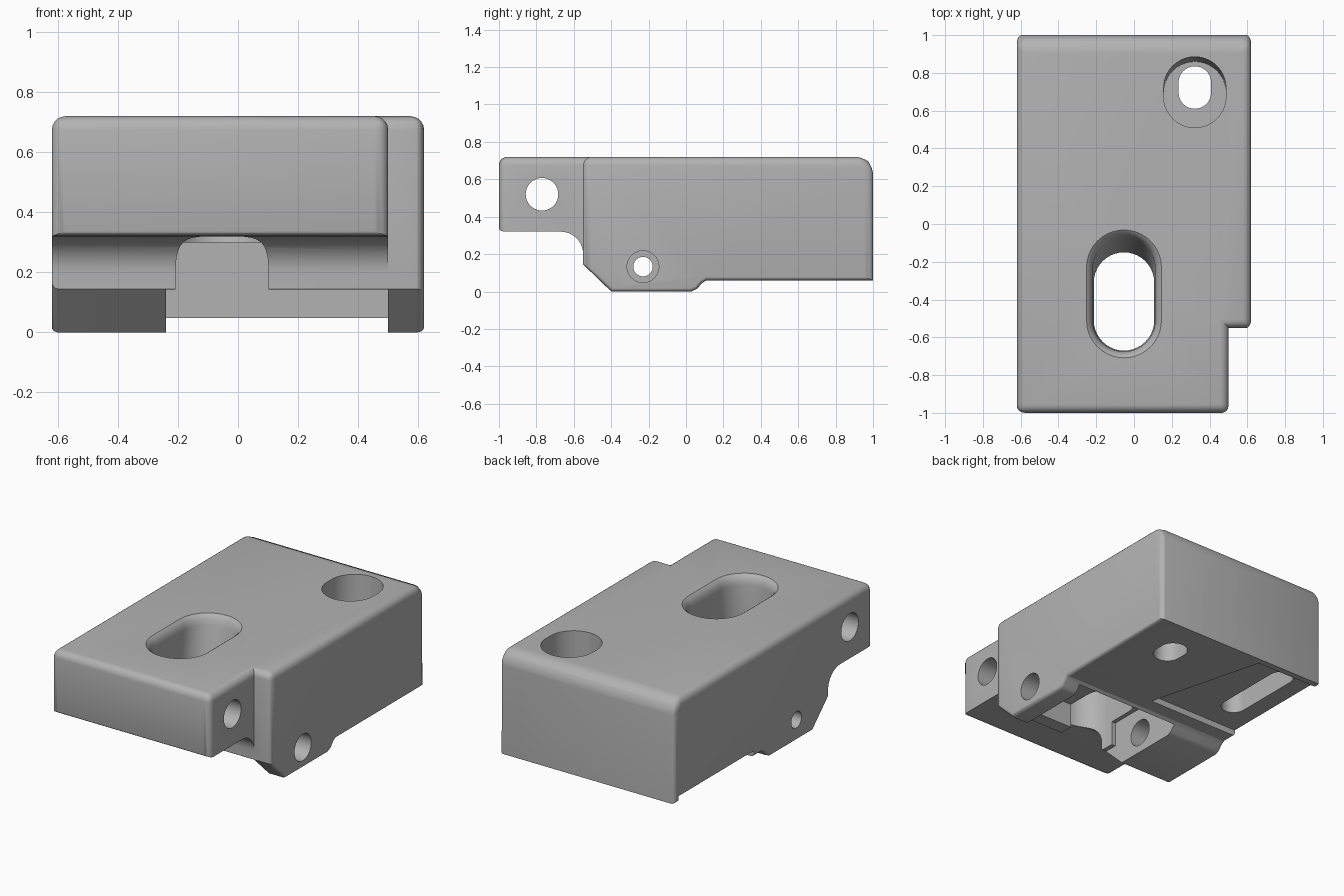
import bpy
import bmesh
from math import sin, cos, pi, radians

if "Cube" in bpy.data.objects:
    bpy.data.objects.remove(bpy.data.objects["Cube"])

grey = bpy.data.materials.new("plain_grey")
grey.use_nodes = True
colour = (0.45, 0.45, 0.45, 1)
grey.diffuse_color = colour
grey.node_tree.nodes["Principled BSDF"].inputs["Base Color"].default_value = colour


def add_object(name, bm):
    bmesh.ops.recalc_face_normals(bm, faces=bm.faces)
    mesh = bpy.data.meshes.new(name)
    bm.to_mesh(mesh)
    bm.free()
    mesh.materials.append(grey)
    obj = bpy.data.objects.new(name, mesh)
    bpy.context.collection.objects.link(obj)
    return obj


def loft(name, rings):
    """Closed solid through rings of equal point count."""
    bm = bmesh.new()
    loops = [[bm.verts.new(p) for p in ring] for ring in rings]
    bm.faces.new(loops[0])
    bm.faces.new(loops[-1])
    for a, b in zip(loops, loops[1:]):
        for i in range(len(a)):
            j = (i + 1) % len(a)
            bm.faces.new((a[i], a[j], b[j], b[i]))
    return add_object(name, bm)


def stadium(cx, y0, y1, r, z, n=20):
    """Rounded slot outline, long axis along y."""
    ring = []
    for cy, start in ((y1 - r, 0), (y0 + r, pi)):
        for i in range(n + 1):
            a = start + pi * i / n
            ring.append((cx + r * cos(a), cy + r * sin(a), z))
    return ring


def bore(name, y, z, r, x0, x1, n=40):
    return loft(name, [[(x, y + r * cos(2 * pi * i / n), z + r * sin(2 * pi * i / n))
                        for i in range(n)] for x in (x0, x1)])


# Body: side profiles swept across the width, with one front corner left out
arc = [(-0.67 + 0.12 * sin(pi / 2 * i / 10), 0.2 + 0.12 * cos(pi / 2 * i / 10))
       for i in range(11)]
nose = [(-0.55, 0.72), (-1, 0.72), (-1, 0.32)] + arc
rear = [(-0.55, 0.72), arc[-1], (-0.55, 0.145), (-0.4, 0), (0.03, 0), (0.06, 0.015),
        (0.085, 0.045), (0.11, 0.06), (1, 0.06), (1, 0.67), (0.95, 0.72)]

bm = bmesh.new()
points, faces = {}, {}


def toggle_face(coords):
    """Add a face, or cancel it where two blocks touch."""
    keys = [tuple(round(c, 4) for c in p) for p in coords]
    verts = [points.setdefault(k, None) or bm.verts.new(k) for k in keys]
    points.update(zip(keys, verts))
    key = frozenset(keys)
    if key in faces:
        bm.faces.remove(faces.pop(key))
    else:
        faces[key] = bm.faces.new(verts)


for outline, x0, x1 in ((nose, -0.62, 0.5), (rear, -0.62, 0.5), (rear, 0.5, 0.62)):
    for x in (x0, x1):
        toggle_face([(x, y, z) for y, z in outline])
    for (ya, za), (yb, zb) in zip(outline, outline[1:] + outline[:1]):
        toggle_face([(x0, ya, za), (x1, ya, za), (x1, yb, zb), (x0, yb, zb)])
bmesh.ops.delete(bm, geom=[e for e in bm.edges if not e.link_faces], context="EDGES")
bmesh.ops.recalc_face_normals(bm, faces=bm.faces)
bmesh.ops.dissolve_limit(bm, angle_limit=radians(1), verts=bm.verts, edges=bm.edges)

# Large rounding on top and upright edges, small rounding underneath
weight = bm.edges.layers.float.new("bevel_weight_edge")
for e in bm.edges:
    if len(e.link_faces) != 2 or e.calc_face_angle_signed(0) < radians(40):
        continue
    a, b = e.verts[0].co, e.verts[1].co
    upright = abs(a.z - b.z) > 0.3
    if upright or min(a.z, b.z) > 0.66:
        e[weight] = 1
    elif abs(a.x - b.x) < 0.01 and abs(a.x) > 0.6 and max(a.y, b.y) > -0.54:
        e[weight] = 0.4
    elif abs(a.x - b.x) > 0.5 and max(a.y, b.y) < -0.9:
        e[weight] = 0.4

body = add_object("latch_block", bm)
bevel = body.modifiers.new("rounding", "BEVEL")
bevel.limit_method = "WEIGHT"
bevel.width = 0.045
bevel.segments = 5
bevel.use_clamp_overlap = False

# Openings
lever_pocket = [(-0.8, -0.1), (0.09, -0.1), (0.09, 0.3), (-0.46, 0.3),
                (-0.46, 0.143), (-0.8, 0.143)]
side_recess = [(-0.8, 0.2), (0.03, 0.2), (-0.17, 0.96), (-0.8, 0.96)]
cutters = [
    loft("lever_pocket_cutter", [[(x, y, z) for y, z in lever_pocket] for x in (-0.24, 0.499)]),
    loft("side_recess_cutter", [[(x, y, z) for x, y in side_recess] for z in (-0.1, 0.1)]),
    loft("blind_slot_cutter", [stadium(-0.43, 0.34, 0.93, 0.075, z) for z in (0, 0.25)]),
    # Long sloping slot with a softened rim
    loft("long_slot_cutter", [stadium(-0.053, -0.67 - g, back + g, 0.16 + g, z)
                              for z, back, g in ((0.1, -0.15, 0), (0.3, -0.15, 0),
                                                 (0.66, -0.075, 0.005), (0.69, -0.07, 0.012),
                                                 (0.71, -0.07, 0.025), (0.725, -0.07, 0.045),
                                                 (0.8, -0.07, 0.045))]),
    # Screw hole with a deep counterbore
    loft("counterbore_cutter", [stadium(0.322, 0.51, back, 0.165, z)
                                for z, back in ((0.3, 0.86), (0.8, 0.89))]),
    loft("screw_hole_cutter", [stadium(0.322, 0.61, 0.835, 0.086, z) for z in (-0.1, 0.5)]),
    bore("upper_pin_cutter", -0.77, 0.52, 0.087, -0.8, 0.8),
    bore("lower_pin_cutter", -0.23, 0.133, 0.052, -0.8, 0),
    bore("lower_pin_wide_cutter", -0.23, 0.133, 0.085, -0.4, 0.8),
]
for cutter in cutters:
    cutter.hide_render = True
    cut = body.modifiers.new(cutter.name, "BOOLEAN")
    cut.operation = "DIFFERENCE"
    cut.solver = "EXACT"
    cut.object = cutter

# Apply the cuts, drop the helpers and smooth the rounded faces
bpy.ops.object.select_all(action="DESELECT")
body.select_set(True)
bpy.context.view_layer.objects.active = body
for name in [m.name for m in body.modifiers]:
    bpy.ops.object.modifier_apply(modifier=name)
for cutter in cutters:
    bpy.data.objects.remove(cutter)
bpy.ops.object.shade_smooth_by_angle(angle=radians(30))
